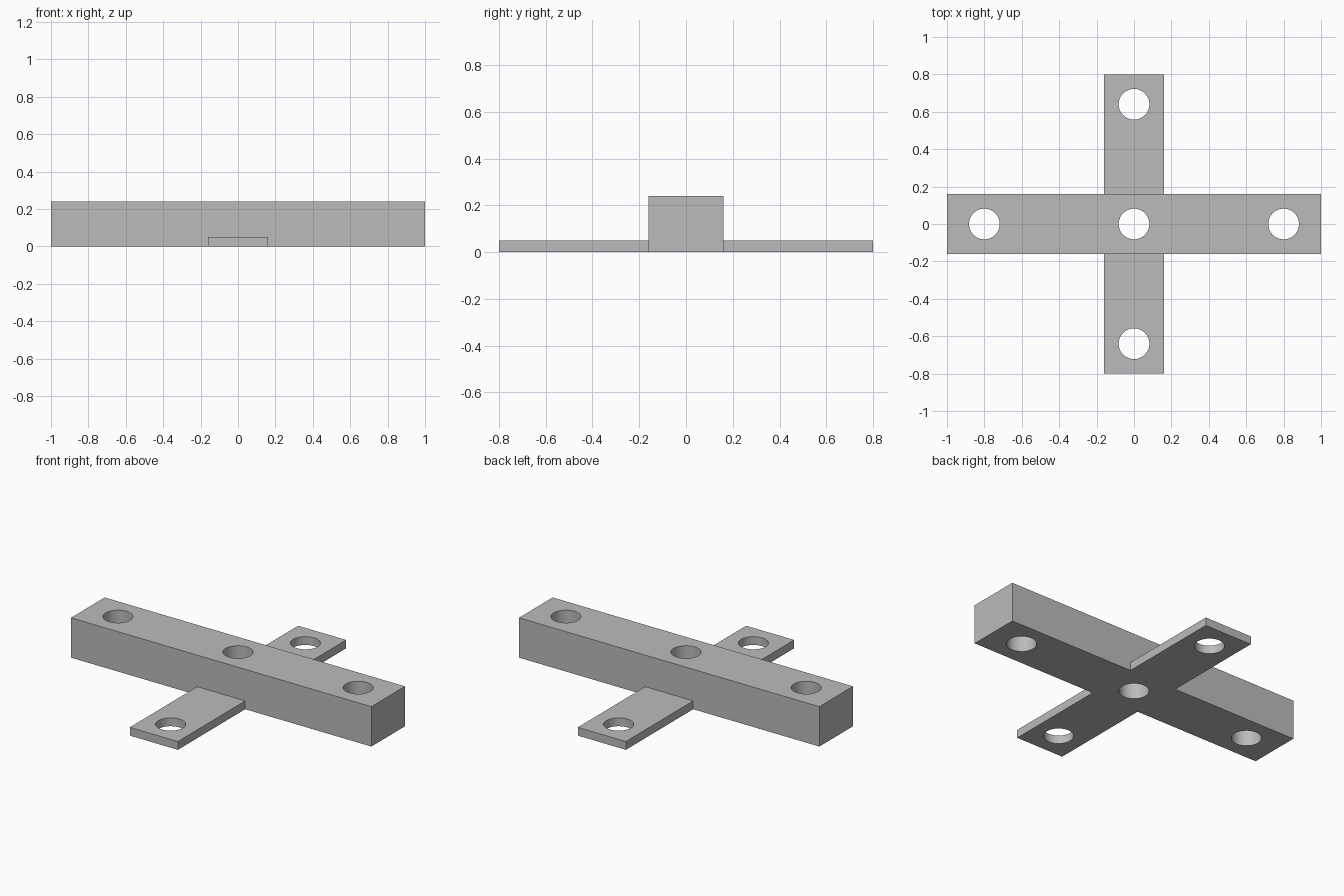
import bpy
from math import radians

cube = bpy.data.objects.get("Cube")
if cube:
    bpy.data.objects.remove(cube, do_unlink=True)

HEIGHT, WIDTH, TAB_THICKNESS, HOLE_RADIUS = 0.24, 0.32, 0.05, 0.082

grey = bpy.data.materials.new("plain grey")
grey.use_nodes = True
grey.diffuse_color = (0.5, 0.5, 0.5, 1)
grey.node_tree.nodes["Principled BSDF"].inputs["Base Color"].default_value = (0.5, 0.5, 0.5, 1)


def box(name, size):
    """Box of the given size, centred in x and y and standing on the ground."""
    bpy.ops.mesh.primitive_cube_add(size=1, location=(0, 0, size[2] / 2))
    obj = bpy.context.object
    obj.name = name
    obj.scale = size
    bpy.ops.object.transform_apply(location=True, rotation=False, scale=True)
    obj.data.materials.append(grey)
    return obj


def combine(target, tool, operation):
    """Apply a boolean to the target and remove the tool."""
    mod = target.modifiers.new(operation.title(), "BOOLEAN")
    mod.operation = operation
    mod.solver = "EXACT"
    mod.object = tool
    bpy.context.view_layer.objects.active = target
    bpy.ops.object.modifier_apply(modifier=mod.name)
    bpy.data.objects.remove(tool, do_unlink=True)


# Thick beam with a thin cross plate forming the front and back tabs
bracket = box("cross_bracket", (2, WIDTH, HEIGHT))
combine(bracket, box("tab_plate", (WIDTH, 1.6, TAB_THICKNESS)), "UNION")

# Through holes: centre, both beam ends, both tabs
for x, y in ((0, 0), (-0.8, 0), (0.8, 0), (0, -0.64), (0, 0.64)):
    bpy.ops.mesh.primitive_cylinder_add(vertices=64, radius=HOLE_RADIUS, depth=1, location=(x, y, 0))
    drill = bpy.context.object
    drill.name = "hole_cutter"
    drill.hide_render = True
    drill.data.materials.append(grey)
    combine(bracket, drill, "DIFFERENCE")

# Smooth hole walls, sharp box edges
bpy.ops.object.select_all(action="DESELECT")
bracket.select_set(True)
bpy.context.view_layer.objects.active = bracket
bpy.ops.object.shade_smooth_by_angle(angle=radians(30))
